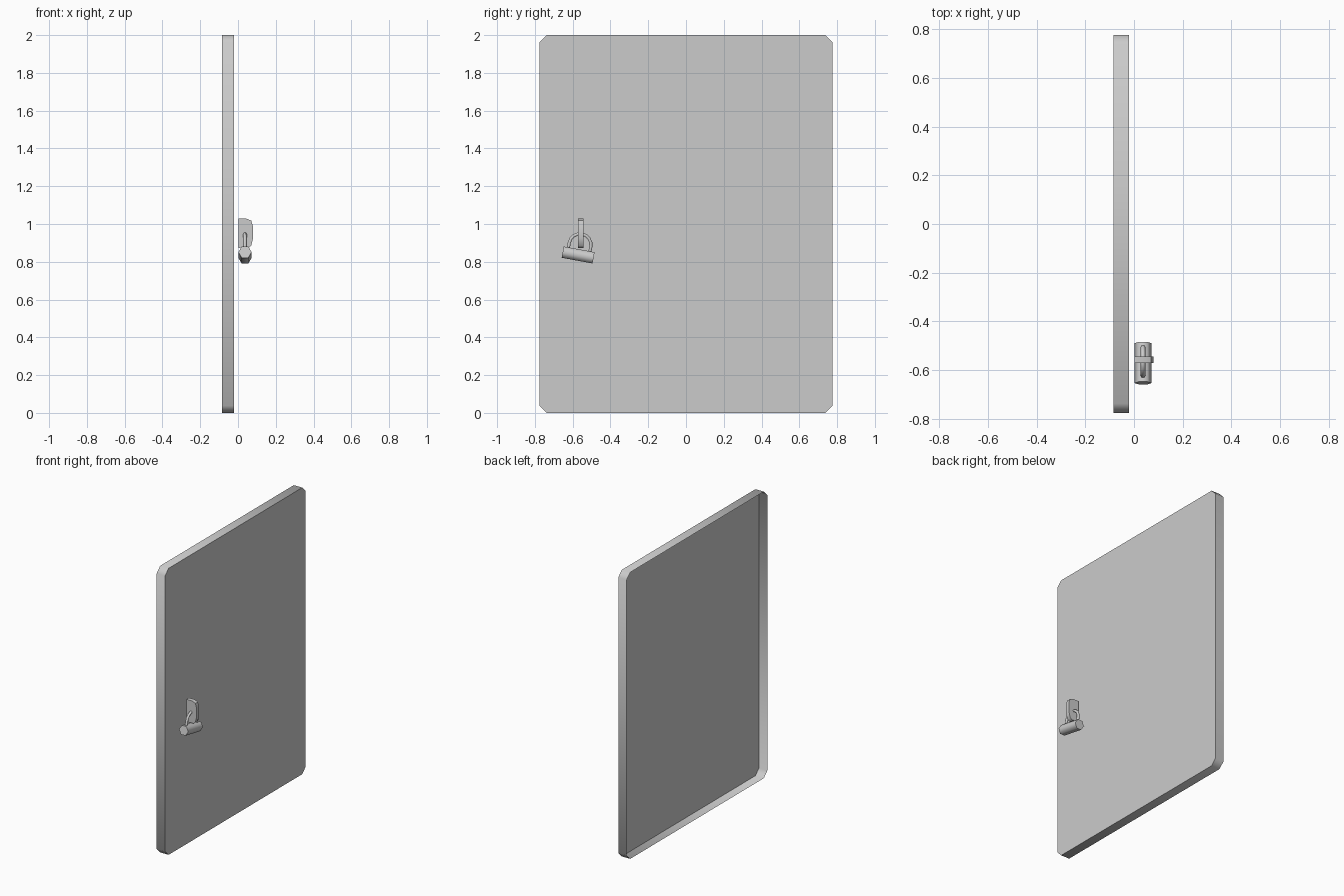
import bpy, bmesh
from math import radians, pi, sin, cos
from mathutils import Matrix, Vector

if "Cube" in bpy.data.objects:
    bpy.data.objects.remove(bpy.data.objects["Cube"])


def finish(name, bm):
    bmesh.ops.recalc_face_normals(bm, faces=bm.faces)
    mesh = bpy.data.meshes.new(name)
    bm.to_mesh(mesh)
    bm.free()
    obj = bpy.data.objects.new(name, mesh)
    bpy.context.collection.objects.link(obj)
    return obj


def smooth(obj, angle):
    bpy.ops.object.select_all(action='DESELECT')
    obj.select_set(True)
    bpy.context.view_layer.objects.active = obj
    bpy.ops.object.shade_smooth_by_angle(angle=radians(angle))


def extruded(name, points, offset, cap_start=True):
    bm = bmesh.new()
    face = bm.faces.new([bm.verts.new(p) for p in points])
    ext = bmesh.ops.extrude_face_region(bm, geom=[face], use_keep_orig=True)
    verts = [g for g in ext['geom'] if isinstance(g, bmesh.types.BMVert)]
    bmesh.ops.translate(bm, verts=verts, vec=offset)
    if not cap_start:
        bmesh.ops.delete(bm, geom=[face], context='FACES_ONLY')
    return finish(name, bm)


# Door panel: thin shell with chamfered corners, open at the back
W, H, C = 0.775, 2.0, 0.038
outline = [(-W + C, 0), (W - C, 0), (W, C), (W, H - C),
           (W - C, H), (-W + C, H), (-W, H - C), (-W, C)]
door = extruded("door_panel", [(-0.085, y, z) for y, z in outline],
                Vector((0.065, 0, 0)), cap_start=False)
smooth(door, 50)

# Hasp plate standing out from the door
hasp_profile = [(0.002, 0.873), (0.055, 0.873), (0.07, 0.885), (0.08, 0.925),
                (0.08, 0.985), (0.07, 1.018), (0.045, 1.028), (0.002, 1.028)]
hasp = extruded("hasp_plate", [(x, -0.571, z) for x, z in hasp_profile],
                Vector((0, 0.028, 0)))
smooth(hasp, 50)

# Tilted frame shared by padlock body and shackle
lock_frame = (Matrix.Translation((0.037, -0.571, 0.836))
              @ Matrix.Rotation(radians(-10.5), 4, 'X'))

# Padlock body: six-sided cylinder lying along y
bm = bmesh.new()
hexagon = [(0.035 * cos(i * pi / 3), -0.083, 0.035 * sin(i * pi / 3)) for i in range(6)]
bm.free()
body = extruded("padlock_body", hexagon, Vector((0, 0.166, 0)))
body.data.transform(lock_frame)
smooth(body, 65)

# Padlock shackle: bent rod
R, base, spring = 0.058, 0.015, 0.055
path = [(0, R, base)]
path += [(0, R * cos(i * pi / 8), spring + R * sin(i * pi / 8)) for i in range(9)]
path += [(0, -R, base)]
curve = bpy.data.curves.new("padlock_shackle", 'CURVE')
curve.dimensions = '3D'
curve.bevel_depth = 0.0095
curve.bevel_resolution = 1
spline = curve.splines.new('POLY')
spline.points.add(len(path) - 1)
for pt, co in zip(spline.points, path):
    pt.co = (*(lock_frame @ Vector(co)), 1)
shackle = bpy.data.objects.new("padlock_shackle", curve)
bpy.context.collection.objects.link(shackle)
bpy.ops.object.select_all(action='DESELECT')
shackle.select_set(True)
bpy.context.view_layer.objects.active = shackle
bpy.ops.object.convert(target='MESH')
smooth(bpy.context.view_layer.objects.active, 65)
